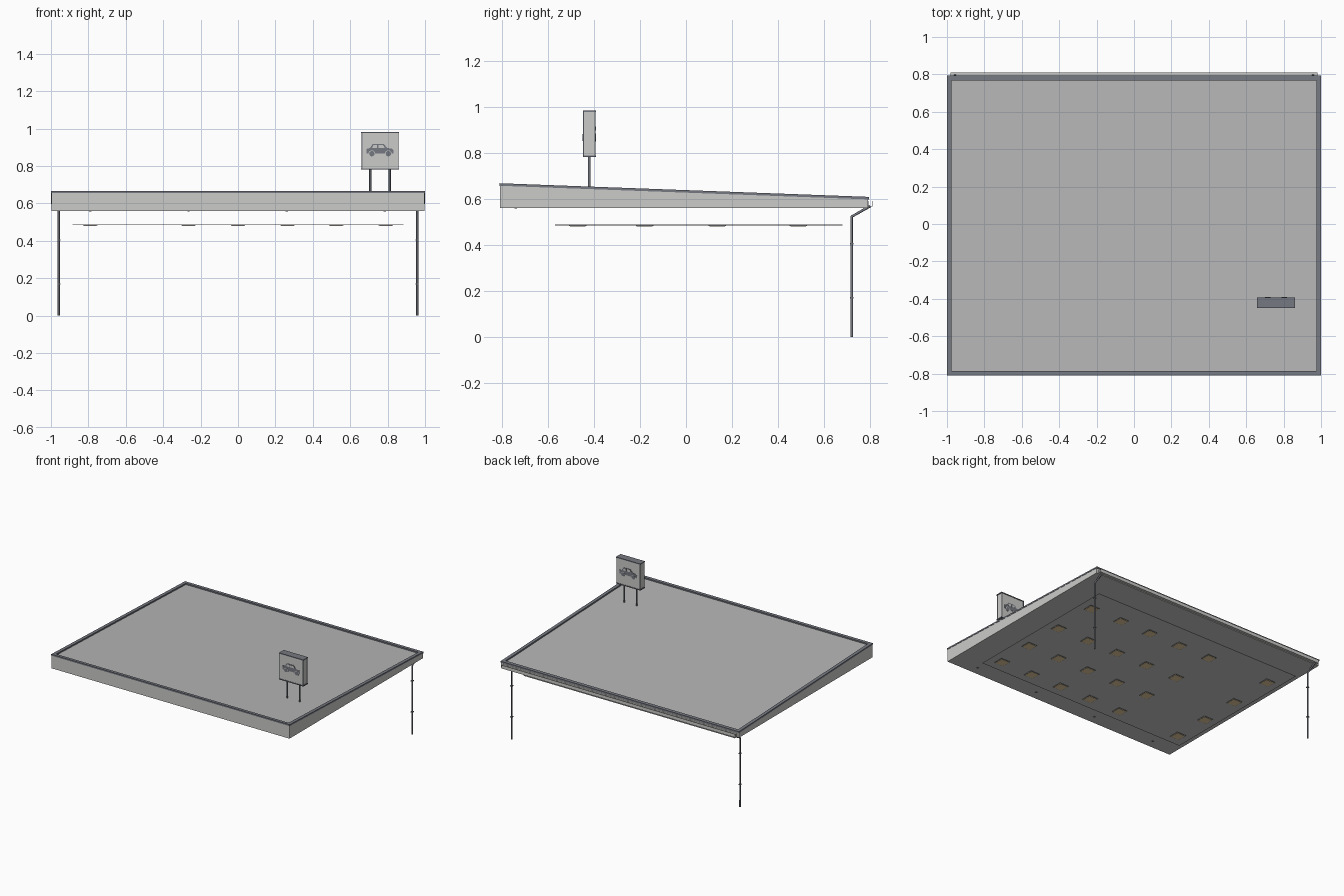
import bpy, bmesh, math
from mathutils import Vector

if "Cube" in bpy.data.objects:
    bpy.data.objects.remove(bpy.data.objects["Cube"])


def material(name, rgb):
    m = bpy.data.materials.new(name)
    m.diffuse_color = (*rgb, 1)
    m.use_nodes = True
    m.node_tree.nodes["Principled BSDF"].inputs["Base Color"].default_value = m.diffuse_color
    return m


WHITE = material("fascia_white", (0.60, 0.60, 0.59))
ROOF = material("roof_grey", (0.46, 0.47, 0.46))
DARK = material("trim_dark_grey", (0.18, 0.19, 0.22))
LAMP = material("lamp_warm", (0.80, 0.62, 0.36))


def finish(name, bm, *mats):
    bmesh.ops.recalc_face_normals(bm, faces=bm.faces)
    me = bpy.data.meshes.new(name)
    bm.to_mesh(me)
    bm.free()
    for m in mats:
        me.materials.append(m)
    ob = bpy.data.objects.new(name, me)
    bpy.context.collection.objects.link(ob)
    return ob


def extrude_poly(bm, pts, vec):
    f = bm.faces.new([bm.verts.new(p) for p in pts])
    r = bmesh.ops.extrude_face_region(bm, geom=[f])
    vs = [g for g in r["geom"] if isinstance(g, bmesh.types.BMVert)]
    bmesh.ops.translate(bm, verts=vs, vec=Vector(vec))


def add_box(bm, lo, hi):
    pts = [(lo[0], lo[1], lo[2]), (hi[0], lo[1], lo[2]),
           (hi[0], hi[1], lo[2]), (lo[0], hi[1], lo[2])]
    extrude_poly(bm, pts, (0, 0, hi[2] - lo[2]))


def box(name, lo, hi, mat):
    bm = bmesh.new()
    add_box(bm, lo, hi)
    return finish(name, bm, mat)


def tube(name, pts, r, mat):
    cu = bpy.data.curves.new(name, "CURVE")
    cu.dimensions = "3D"
    cu.bevel_depth = r
    cu.bevel_resolution = 2
    cu.use_fill_caps = True
    sp = cu.splines.new("POLY")
    sp.points.add(len(pts) - 1)
    for p, co in zip(sp.points, pts):
        p.co = (*co, 1)
    cu.materials.append(mat)
    ob = bpy.data.objects.new(name, cu)
    bpy.context.collection.objects.link(ob)
    return ob


# Canopy body: flat underside, sloping roof
Y0, Y1, BASE = -0.808, 0.79, 0.56


def roof_z(y):
    return 0.657 + (y - Y0) / (Y1 - Y0) * (0.598 - 0.657)


bm = bmesh.new()
extrude_poly(bm, [(-0.998, Y0, BASE), (-0.998, Y1, BASE),
                  (-0.998, Y1, roof_z(Y1)), (-0.998, Y0, roof_z(Y0))], (1.996, 0, 0))
body = finish("canopy_body", bm, WHITE, ROOF)
for f in body.data.polygons:
    f.material_index = 1 if f.normal.z > 0.9 else 0

# Dark trim around the roof edge
bm = bmesh.new()
for x, w, ya, yb in ((-1, 0.025, Y0 - 0.002, Y1 + 0.004),
                     (0.975, 0.025, Y0 - 0.002, Y1 + 0.004),
                     (-0.975, 1.95, Y0 - 0.002, Y0 + 0.022),
                     (-0.975, 1.95, Y1 - 0.022, Y1 + 0.004)):
    extrude_poly(bm, [(x, ya, roof_z(ya) - 0.001), (x, yb, roof_z(yb) - 0.001),
                      (x, yb, roof_z(yb) + 0.010), (x, ya, roof_z(ya) + 0.010)], (w, 0, 0))
finish("roof_trim", bm, DARK)

# Rear gutter: open channel
bm = bmesh.new()
section = [(0.790, 0.590), (0.790, 0.565), (0.811, 0.565), (0.811, 0.590),
           (0.808, 0.590), (0.808, 0.568), (0.793, 0.568), (0.793, 0.590)]
extrude_poly(bm, [(-0.98, y, z) for y, z in section], (1.96, 0, 0))
finish("rear_gutter", bm, WHITE)

# Downpipes with wall clips
for side, label in ((-1, "left"), (1, "right")):
    x = side * 0.958
    tube("downpipe_" + label, [(x, 0.80, 0.568), (x, 0.72, 0.522), (x, 0.72, 0)], 0.006, DARK)
    for i, z in enumerate((0.17, 0.405)):
        box(f"pipe_clip_{label}_{i}", (x - 0.008, 0.712, z - 0.003),
            (x + 0.008, 0.728, z + 0.003), DARK)

# Thin hanging ceiling panel
box("ceiling_panel", (-0.885, -0.57, 0.484), (0.885, 0.68, 0.487), WHITE)

# Ceiling lamps: dark frame with warm lens
frames, lenses = bmesh.new(), bmesh.new()
for x in (-0.79, -0.265, 0.0, 0.265, 0.525, 0.79):
    for y in (-0.47, -0.18, 0.135, 0.487):
        add_box(frames, (x - 0.038, y - 0.038, 0.481), (x + 0.038, y + 0.038, 0.4845))
        add_box(lenses, (x - 0.034, y - 0.034, 0.479), (x + 0.034, y + 0.034, 0.482))
finish("lamp_frames", frames, DARK)
finish("lamp_lenses", lenses, LAMP)

# Small spots along the front of the underside
bm = bmesh.new()
for x in (-0.79, -0.265, 0.26, 0.785):
    add_box(bm, (x - 0.006, -0.746, BASE - 0.003), (x + 0.006, -0.734, BASE + 0.001))
finish("underside_spots", bm, DARK)

# Roof sign: box, caps and posts
SX, SY = 0.76, -0.42
box("sign_box", (SX - 0.097, SY - 0.025, 0.785), (SX + 0.097, SY + 0.025, 0.978), WHITE)
for name, z in (("sign_cap_bottom", 0.781), ("sign_cap_top", 0.976)):
    box(name, (SX - 0.102, SY - 0.028, z), (SX + 0.102, SY + 0.028, z + 0.007), DARK)
bm = bmesh.new()
for sx in (-1, 1):
    for sy in (-1, 1):
        cx, cy = SX + sx * 0.097, SY + sy * 0.025
        add_box(bm, (cx - 0.002, cy - 0.002, 0.785), (cx + 0.002, cy + 0.002, 0.978))
finish("sign_edges", bm, DARK)
for label, x in (("left", 0.707), ("right", 0.811)):
    tube("sign_post_" + label, [(x, SY, 0.64), (x, SY, 0.783)], 0.006, DARK)

# Car pictogram plates on both sign faces (offsets from sign centre, absolute z)
CAR = [(-0.072, 0.866), (0.072, 0.866), (0.072, 0.884), (0.064, 0.892), (0.036, 0.897),
       (0.020, 0.919), (-0.040, 0.919), (-0.054, 0.896), (-0.072, 0.892)]
WINDOWS = [[(-0.043, 0.897), (-0.016, 0.897), (-0.016, 0.913), (-0.035, 0.913)],
           [(-0.010, 0.897), (0.025, 0.897), (0.015, 0.913), (-0.010, 0.913)]]


def circle(cx, cz, r, n=16):
    return [(cx + r * math.cos(math.tau * i / n), cz + r * math.sin(math.tau * i / n))
            for i in range(n)]


def plates(name, polys, depth, mat, s):
    bm = bmesh.new()
    for poly in polys:
        extrude_poly(bm, [(SX + s * u, SY - s * 0.0245, z) for u, z in poly],
                     (0, -s * (depth + 0.0005), 0))
    finish(name, bm, mat)


for s, label in ((1, "front"), (-1, "back")):
    plates("car_shape_" + label, [CAR], 0.002, DARK, s)
    plates("car_windows_" + label, WINDOWS, 0.003, WHITE, s)
    plates("car_arches_" + label, [circle(u, 0.866, 0.018) for u in (-0.044, 0.044)],
           0.003, WHITE, s)
    plates("car_wheels_" + label, [circle(u, 0.866, 0.0145) for u in (-0.044, 0.044)],
           0.004, DARK, s)
